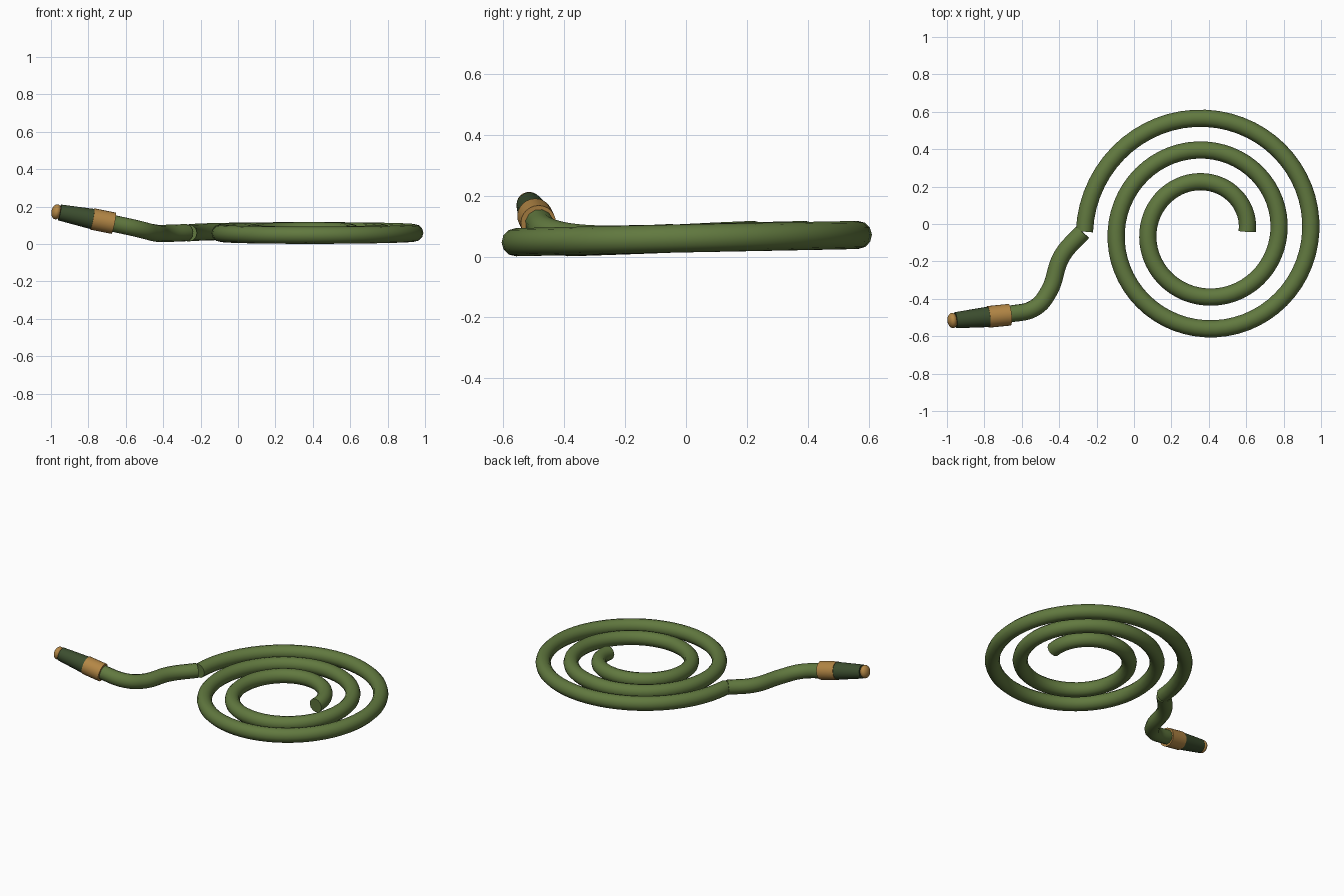
import bpy, math
from mathutils import Vector

if "Cube" in bpy.data.objects:
    bpy.data.objects.remove(bpy.data.objects["Cube"])

TUBE = 0.046


def material(name, rgb):
    m = bpy.data.materials.new(name)
    m.diffuse_color = (*rgb, 1)
    m.use_nodes = True
    m.node_tree.nodes["Principled BSDF"].inputs["Base Color"].default_value = m.diffuse_color
    return m


GREEN = material("hose_green", (0.12, 0.19, 0.05))
DARK = material("dark_green", (0.045, 0.075, 0.028))
BRASS = material("brass", (0.45, 0.24, 0.06))


def finish(ob, name, mat):
    ob.name = name
    ob.data.materials.clear()
    ob.data.materials.append(mat)
    bpy.ops.object.select_all(action='DESELECT')
    ob.select_set(True)
    bpy.context.view_layer.objects.active = ob
    if ob.type == 'CURVE':
        bpy.ops.object.convert(target='MESH')
    bpy.ops.object.shade_smooth_by_angle(angle=math.radians(40))


def tube(name, points, smooth_path):
    cu = bpy.data.curves.new(name, 'CURVE')
    cu.dimensions = '3D'
    cu.bevel_depth = TUBE
    cu.bevel_resolution = 4
    cu.use_fill_caps = True
    if smooth_path:
        sp = cu.splines.new('BEZIER')
        sp.bezier_points.add(len(points) - 1)
        for bp, p in zip(sp.bezier_points, points):
            bp.co = p
            bp.handle_left_type = bp.handle_right_type = 'AUTO'
        sp.resolution_u = 10
    else:
        sp = cu.splines.new('POLY')
        sp.points.add(len(points) - 1)
        for cp, p in zip(sp.points, points):
            cp.co = (*p, 1)
    ob = bpy.data.objects.new(name, cu)
    bpy.context.collection.objects.link(ob)
    finish(ob, name, GREEN)


# Flat spiral coil: 2.5 turns, slightly tilted
coil = []
N = 150
for i in range(N + 1):
    a = 5 * math.pi * i / N
    r = 0.2225 + 0.085 * a / math.pi
    coil.append((0.3825 + r * math.cos(a), -0.04 + r * math.sin(a),
                 0.059 + 0.012 * math.sin(a)))
tube("coiled_hose", coil, False)

# Loose end of the hose leading to the nozzle
tube("hose_tail", [(-0.275, -0.044, 0.061), (-0.385, -0.17, 0.057),
                   (-0.455, -0.36, 0.061), (-0.53, -0.448, 0.08),
                   (-0.68, -0.485, 0.113)], True)

# Nozzle parts along one axis
A = Vector((-0.665, -0.485, 0.111))
B = Vector((-1.0, -0.519, 0.178))
axis = (B - A).normalized()
rot = axis.to_track_quat('Z', 'Y').to_euler()


def cone(name, t0, t1, r0, r1, mat):
    bpy.ops.mesh.primitive_cone_add(vertices=24, radius1=r0, radius2=r1, depth=t1 - t0,
                                    location=A + axis * (t0 + t1) / 2, rotation=rot)
    finish(bpy.context.object, name, mat)


cone("coupling", 0.0, 0.117, 0.058, 0.058, BRASS)
cone("nozzle_body", 0.113, 0.296, 0.055, 0.043, DARK)

# Domed tip
bpy.ops.mesh.primitive_uv_sphere_add(segments=24, ring_count=14, radius=0.041,
                                     location=A + axis * 0.313, rotation=rot)
bpy.context.object.scale = (1, 1, 0.65)
finish(bpy.context.object, "nozzle_tip", BRASS)
